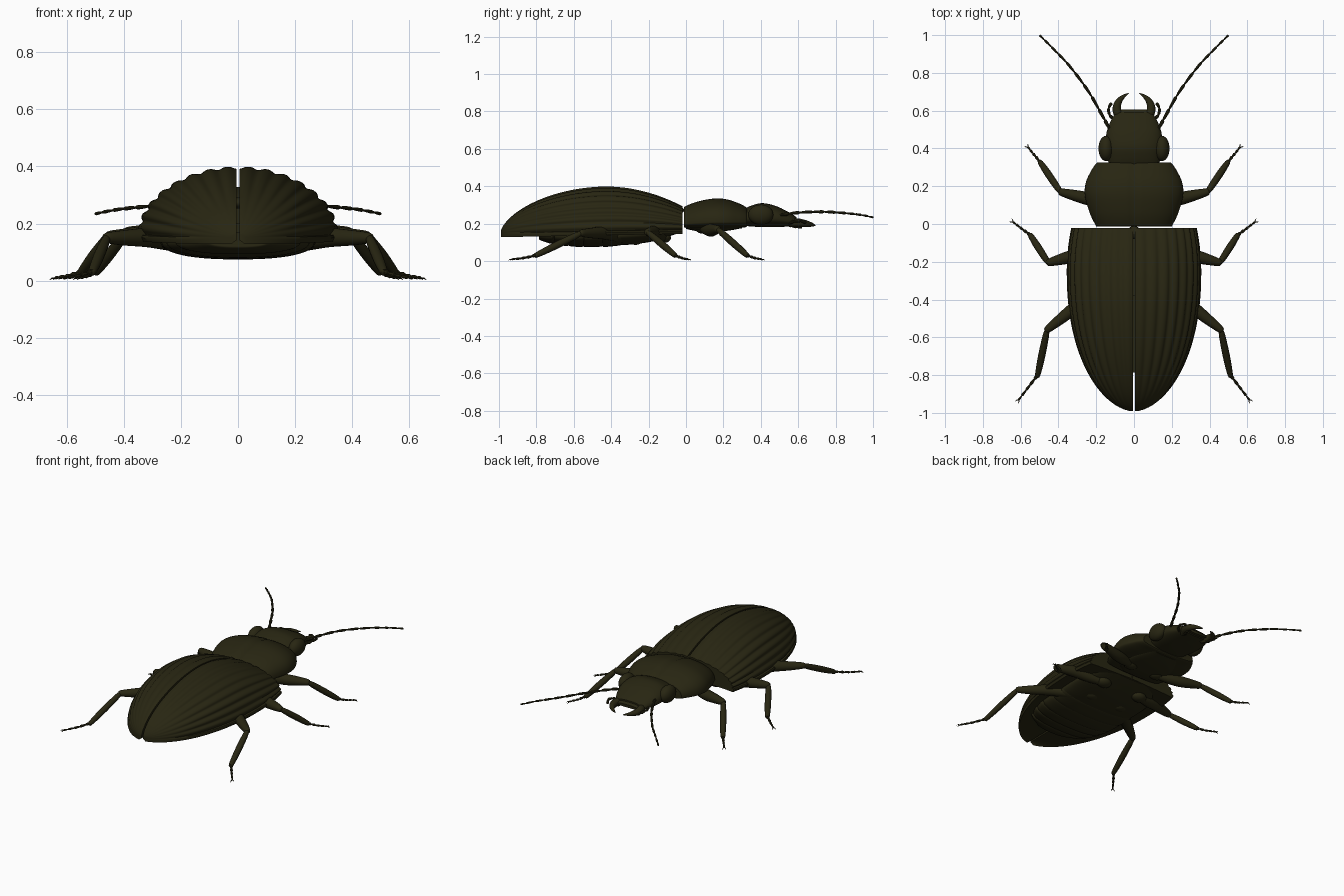
import bpy, bmesh, math
from mathutils import Vector

if "Cube" in bpy.data.objects:
    bpy.data.objects.remove(bpy.data.objects["Cube"])

shell = bpy.data.materials.new("dark olive shell")
shell.diffuse_color = (0.021, 0.019, 0.006, 1)
shell.use_nodes = True
shell.node_tree.nodes["Principled BSDF"].inputs["Base Color"].default_value = shell.diffuse_color


def finish(name, bm, mirror=False, angle=40):
    bmesh.ops.recalc_face_normals(bm, faces=bm.faces)
    me = bpy.data.meshes.new(name)
    bm.to_mesh(me)
    bm.free()
    me.materials.append(shell)
    ob = bpy.data.objects.new(name, me)
    bpy.context.collection.objects.link(ob)
    bpy.ops.object.select_all(action='DESELECT')
    ob.select_set(True)
    bpy.context.view_layer.objects.active = ob
    bpy.ops.object.shade_smooth_by_angle(angle=math.radians(angle))
    if mirror:
        m = ob.modifiers.new("Mirror", 'MIRROR')
        m.use_mirror_merge = False
    return ob


def skin(bm, rings):
    loops = [[bm.verts.new(p) for p in r] for r in rings]
    n = len(loops[0])
    for a, b in zip(loops, loops[1:]):
        for i in range(n):
            j = (i + 1) % n
            bm.faces.new((a[i], a[j], b[j], b[i]))
    bm.faces.new(loops[0])
    bm.faces.new(loops[-1][::-1])


def smooth(rows, k):
    # Catmull-Rom interpolation through rows of values
    out = []
    for i in range(len(rows) - 1):
        p = [rows[max(0, min(len(rows) - 1, i + d))] for d in (-1, 0, 1, 2)]
        for s in range(k):
            t = s / k
            out.append([0.5 * (2 * b + (c - a) * t + (2 * a - 5 * b + 4 * c - d) * t * t
                               + (3 * b - a - 3 * c + d) * t ** 3) for a, b, c, d in zip(*p)])
    return out + [list(rows[-1])]


def spw(v, e):
    return math.copysign(abs(v) ** e, v)


def loft(name, stations, k=6, n=64, groove=0.0, e=0.85):
    # stations: y, half width, top z, side z, bottom z
    bm = bmesh.new()
    rings = []
    for y, w, zt, zs, zb in smooth(stations, k):
        ring = []
        for i in range(n):
            a = 2 * math.pi * i / n
            c, s = spw(math.cos(a), e), spw(math.sin(a), e)
            z = zs + s * ((zt - zs) if s > 0 else (zs - zb))
            ring.append((w * c, y, z - (groove if i == n // 4 else 0)))
        rings.append(ring)
    skin(bm, rings)
    return finish(name, bm)


def add_tube(bm, pts, n=10):
    # pts: x, y, z, radius
    vs = [Vector(p[:3]) for p in pts]
    rings = []
    for i, p in enumerate(pts):
        d = (vs[min(i + 1, len(vs) - 1)] - vs[max(i - 1, 0)]).normalized()
        u = d.cross(Vector((0, 0, 1))).normalized()
        v = u.cross(d)
        rings.append([vs[i] + p[3] * (math.cos(2 * math.pi * j / n) * u
                                      + math.sin(2 * math.pi * j / n) * v) for j in range(n)])
    skin(bm, rings)


def add_beads(bm, path, count, r0, r1):
    # chain of club-shaped joints along a smooth path
    pts = smooth(path, 12)
    def at(f):
        f *= len(pts) - 1
        i = min(int(f), len(pts) - 2)
        return Vector(pts[i]).lerp(Vector(pts[i + 1]), f - i)
    for k in range(count):
        r = r0 + (r1 - r0) * k / max(1, count - 1)
        add_tube(bm, [(*at((k + t) / count), r * s) for t, s in
                      ((0, .5), (.3, .8), (.8, 1), (.97, .8), (1, .45))], 8)


def ball(name, c, size, mirror=False):
    bm = bmesh.new()
    bmesh.ops.create_uvsphere(bm, u_segments=28, v_segments=18, radius=1)
    for v in bm.verts:
        v.co = Vector([c[i] + v.co[i] * size[i] for i in range(3)])
    return finish(name, bm, mirror)


# ridged wing cases, one side mirrored
GAP, ROWS, COLS = 0.005, 48, 64
bm = bmesh.new()
rings = []
for r in range(ROWS + 1):
    y = -0.02 - 0.97 * math.sin(math.pi / 2 * r / ROWS * 0.99)
    q = max(0, (-0.25 - y) / 0.742)
    w = 0.352 * (1 - q ** 2.2) ** 0.55 if y < -0.25 else 0.352 - 0.024 * ((y + 0.25) / 0.23) ** 2
    rim = 0.17 + 0.018 * y
    if y < -0.43:
        h = 0.238 * (1 - ((-0.43 - y) / 0.562) ** 2) ** 0.63
    else:
        h = 0.40 - 0.105 * ((y + 0.43) / 0.41) ** 2 - rim
    depth = 0.035 * min(1, (y + 0.99) / 0.25 + 0.1)
    ring = []
    for i in range(COLS + 1):
        t = i / COLS
        f = 1 - depth * abs(math.cos(8 * math.pi * t)) ** 3
        a = t * math.pi / 2
        ring.append((GAP + (w - GAP) * math.sin(a) * f, y, rim + h * math.cos(a) * f))
    for sx, dz in ((1.0, -0.002), (1.012, -0.01), (0.99, -0.024), (0.82, -0.02)):
        ring.append((GAP + (w - GAP) * sx, y, rim + dz))
    ring.append((GAP, y, rim - 0.01))
    rings.append(ring)
skin(bm, rings)
finish("wing_case", bm, True, 50)

# front body plates
loft("pronotum", [(-0.012, .20, .285, .20, .18), (0.0, .207, .295, .20, .178), (.06, .235, .318, .205, .172),
                  (.15, .26, .335, .21, .17), (.22, .255, .33, .21, .172), (.28, .228, .31, .21, .178),
                  (.315, .205, .293, .21, .18), (.325, .195, .283, .21, .185)], groove=0.008, n=96)
loft("head", [(.30, .13, .275, .23, .19), (.35, .14, .297, .235, .185), (.41, .15, .31, .235, .182),
              (.48, .146, .295, .23, .182), (.53, .13, .272, .22, .184), (.57, .11, .25, .212, .186),
              (.59, .095, .235, .208, .188)])
loft("upper_lip", [(.58, .085, .228, .21, .195), (.597, .088, .223, .208, .195),
                   (.606, .078, .215, .205, .197)], n=32)
ball("eye", (.148, .40, .248), (.04, .067, .054), True)
ball("scutellum", (0, -.045, .272), (.035, .035, .02))

# underside: chest plates and overlapping belly segments
loft("chest_front", [(0.0, .10, .2, .18, .172), (.08, .16, .2, .18, .158), (.2, .15, .2, .185, .16),
                     (.3, .1, .2, .19, .176)], n=40)
loft("chest_middle", [(-.025, .17, .2, .165, .155), (-.09, .23, .2, .16, .132), (-.18, .27, .2, .15, .105),
                      (-.3, .275, .2, .145, .088), (-.38, .27, .2, .14, .088)], n=48)
belly = [(-.34, .272, .082), (-.44, .272, .076), (-.54, .268, .075), (-.62, .25, .08),
         (-.70, .215, .092), (-.78, .12, .112)]
for k in range(5):
    (y0, w0, z0), (y1, w1, z1) = belly[k], belly[k + 1]
    loft("belly_segment_%d" % (k + 1), [(y0, w0 - .008, .17, .138, z0 + .008), (y0 - .02, w0, .17, .138, z0 + .001),
                                        (y1, w1, .17, .138, z1), (y1 - .006, w1 - .02, .17, .138, z1 + .012)], 4, 48)

# legs: hip, bend of thigh, knee, ankle, toe
legs = {
    "front_leg": ((.10, .09, .175), (.25, .135, .165), (.39, .17, .17), (.495, .325, .032), (.56, .405, .01)),
    "middle_leg": ((.14, -.12, .125), (.33, -.172, .155), (.455, -.205, .155), (.548, -.06, .032), (.64, .01, .01)),
    "rear_leg": ((.11, -.27, .115), (.31, -.44, .15), (.46, -.56, .15), (.51, -.80, .032), (.61, -.93, .01)),
}
for name, (hip, mid, knee, ankle, toe) in legs.items():
    H, M, K, A, T = map(Vector, (hip, mid, knee, ankle, toe))
    bm = bmesh.new()
    add_tube(bm, smooth([(*H, .022), (*H.lerp(M, .5), .032), (*M, .034), (*M.lerp(K, .6), .027),
                         (*K, .018), (*(K + (K - M) * .06), .006)], 4), 14)
    add_tube(bm, smooth([(*K, .012), (*K.lerp(A, .15), .017), (*K.lerp(A, .6), .019),
                         (*A, .014), (*A.lerp(T, .04), .006)], 4), 12)
    add_beads(bm, [A, A.lerp(T, .5) - Vector((0, 0, .004)), T], 5, .0095, .006)
    d = (T - A).normalized()
    side = Vector((-d.y, d.x, 0))
    for s in (-1, 1):  # claws
        add_tube(bm, [(*T, .003), (*(T + d * .01 + side * s * .008), .0025),
                      (*(T + d * .018 + side * s * .01 - Vector((0, 0, .004))), .0006)], 6)
    finish(name, bm, True)
    ball(name + "_hip", H, (.05, .04, .028), True)

# antennae
bm = bmesh.new()
add_beads(bm, [(.115, .475, .24), (.16, .56, .255), (.24, .70, .264), (.34, .835, .258), (.43, .93, .248),
               (.50, 1.0, .234)], 11, .0105, .006)
finish("antenna", bm, True)

# jaws and feelers beside the mouth
bm = bmesh.new()
add_tube(bm, smooth([(.07, .555, .205, .024), (.09, .60, .205, .023), (.085, .64, .20, .019),
                     (.06, .672, .195, .011), (.028, .692, .19, .002)], 5), 12)
finish("mandible", bm, True)
bm = bmesh.new()
add_beads(bm, [(.10, .55, .20), (.128, .575, .212), (.135, .61, .215), (.12, .64, .205)], 3, .009, .009)
add_beads(bm, [(.06, .56, .19), (.085, .59, .182), (.09, .62, .18)], 2, .008, .007)
finish("palps", bm, True)
